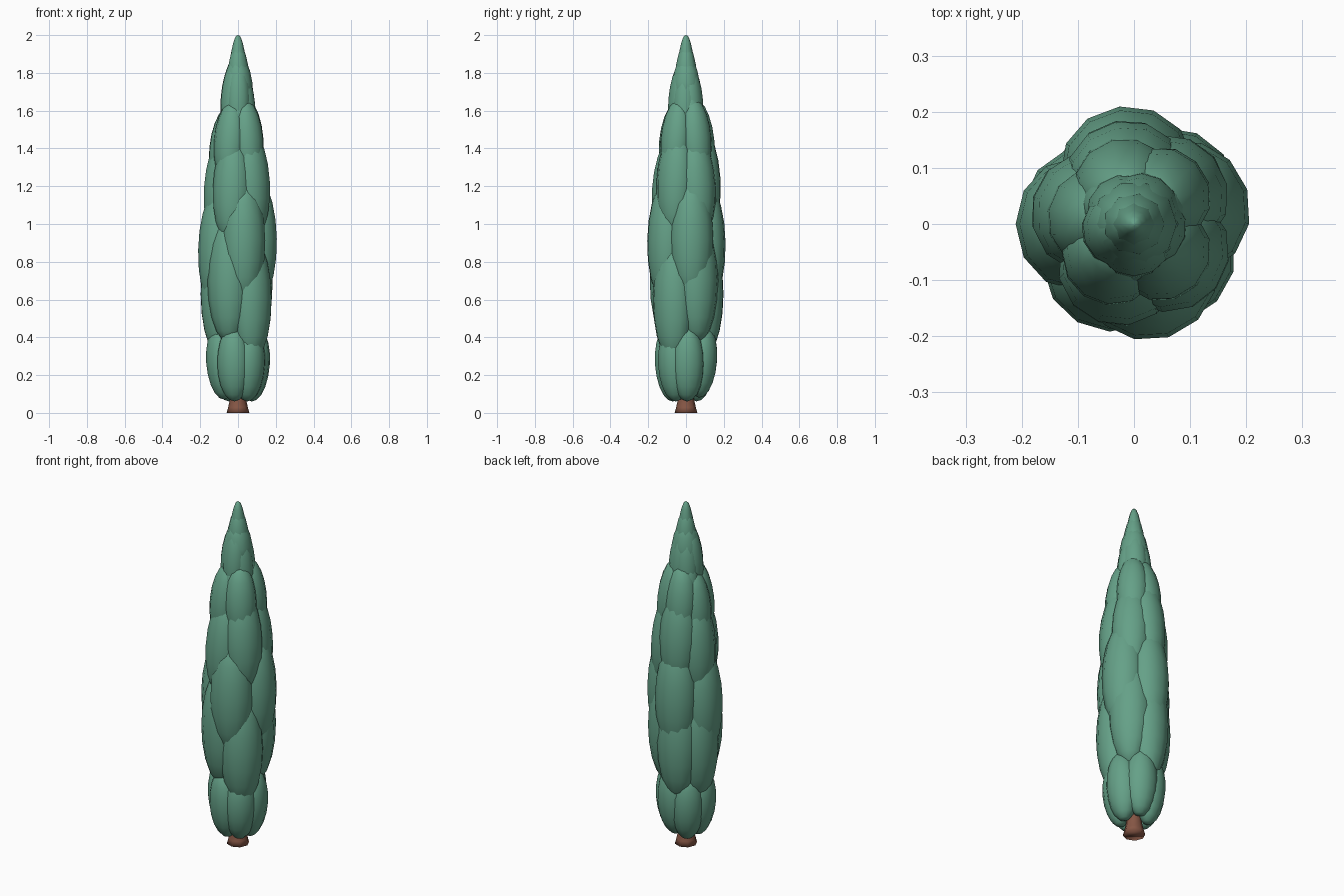
import bpy, bmesh, math
from mathutils import Matrix

if "Cube" in bpy.data.objects:
    bpy.data.objects.remove(bpy.data.objects["Cube"])


def material(name, color):
    m = bpy.data.materials.new(name)
    m.use_nodes = True
    m.diffuse_color = color
    m.node_tree.nodes["Principled BSDF"].inputs["Base Color"].default_value = color
    return m


leaf = material("leaf green", (0.13, 0.355, 0.245, 1))
bark = material("bark brown", (0.24, 0.095, 0.06, 1))


def finish(bm, name, mat):
    bmesh.ops.recalc_face_normals(bm, faces=bm.faces)
    for f in bm.faces:
        f.smooth = True
    mesh = bpy.data.meshes.new(name)
    bm.to_mesh(mesh)
    bm.free()
    mesh.materials.append(mat)
    bpy.context.collection.objects.link(bpy.data.objects.new(name, mesh))


def lathe(name, profile, sides, mat):
    """Closed turned shape from (radius, height) points."""
    bm = bmesh.new()
    rings = []
    for r, z in profile:
        rings.append([bm.verts.new((r * math.cos(math.tau * i / sides),
                                    r * math.sin(math.tau * i / sides), z))
                      for i in range(sides)])
    for a, b in zip(rings, rings[1:]):
        for i in range(sides):
            j = (i + 1) % sides
            bm.faces.new((a[i], a[j], b[j], b[i]))
    bm.faces.new(rings[0])
    bm.faces.new(rings[-1])
    finish(bm, name, mat)


def tier(name, half, radius, offset, lean, spots):
    """Long, broad egg-shaped tufts around the axis, at (angle, height) spots."""
    bm = bmesh.new()
    for angle, height in spots:
        place = (Matrix.Rotation(math.radians(angle), 4, "Z")
                 @ Matrix.Translation((offset, 0, height))
                 @ Matrix.Rotation(-math.radians(lean), 4, "Y")
                 @ Matrix.Diagonal((radius, radius * 1.1, half, 1)))
        bmesh.ops.create_uvsphere(bm, u_segments=12, v_segments=10,
                                  radius=1, matrix=place)
    finish(bm, name, leaf)


# Trunk with flared foot
lathe("trunk", [(0.06, 0), (0.052, 0.03), (0.043, 0.07), (0.035, 0.2)], 8, bark)

# Inner foliage filling the gaps between tufts
lathe("foliage_core", [(0.03, 0.12), (0.09, 0.22), (0.13, 0.45), (0.155, 0.85),
                       (0.135, 1.2), (0.1, 1.45), (0.06, 1.7), (0.02, 1.85)], 12, leaf)

# Foliage tiers, from the ground up
tier("skirt_tufts", 0.2, 0.083, 0.086, -4,
     [(5, 0.26), (75, 0.28), (130, 0.26), (185, 0.27), (-105, 0.26), (-48, 0.26)])
tier("lower_tufts", 0.33, 0.106, 0.096, 0,
     [(-43, 0.6), (38, 0.7), (101, 0.63), (168, 0.63), (-120, 0.7)])
tier("middle_tufts", 0.33, 0.108, 0.103, 1,
     [(-73, 0.91), (17, 0.92), (97, 0.9), (180, 0.86)])
tier("upper_tufts", 0.29, 0.097, 0.088, 4,
     [(-38, 1.22), (40, 1.2), (100, 1.24), (165, 1.19), (-110, 1.18)])
tier("shoulder_tufts", 0.22, 0.08, 0.074, 6,
     [(-45, 1.44), (45, 1.45), (105, 1.44), (170, 1.4), (-125, 1.43)])
tier("neck_tufts", 0.14, 0.05, 0.056, 6,
     [(35, 1.57), (140, 1.55), (-90, 1.54)])
tier("crown_tufts", 0.2, 0.06, 0.033, 5,
     [(-90, 1.66), (-15, 1.63), (60, 1.65), (130, 1.64), (200, 1.67)])

# Pointed crown in stacked caps
lathe("crown_lower", [(0.04, 1.62), (0.08, 1.69), (0.076, 1.75), (0.064, 1.81),
                      (0.04, 1.87), (0.01, 1.9)], 10, leaf)
lathe("crown_middle", [(0.03, 1.75), (0.058, 1.8), (0.054, 1.84), (0.04, 1.9),
                       (0.02, 1.94), (0.003, 1.95)], 9, leaf)
lathe("crown_tip", [(0.02, 1.83), (0.041, 1.87), (0.036, 1.91), (0.025, 1.96),
                    (0.014, 1.99), (0.003, 2.0)], 8, leaf)
